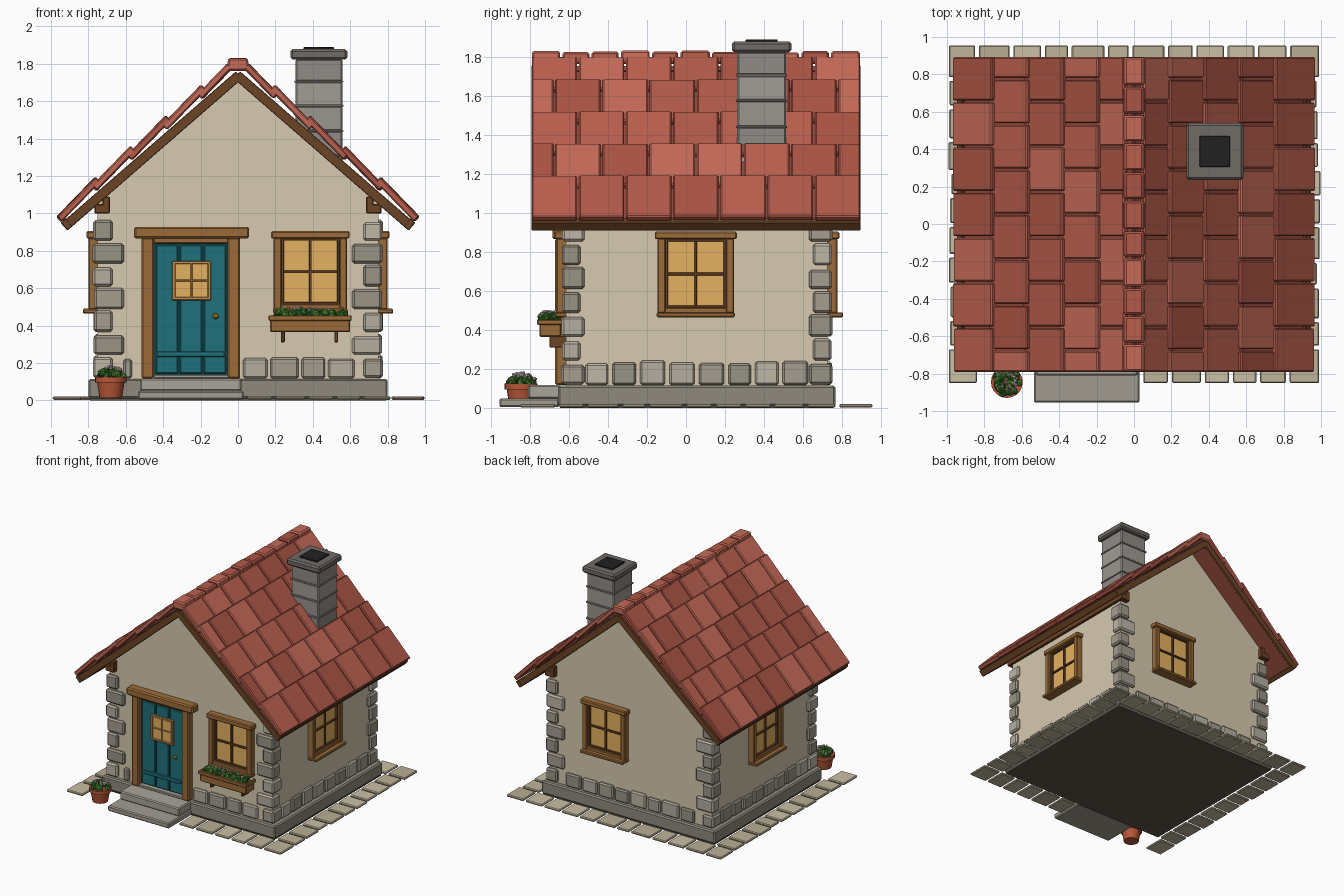
import bpy, bmesh, random
from math import radians, pi
from mathutils import Matrix, Vector

if "Cube" in bpy.data.objects:
    bpy.data.objects.remove(bpy.data.objects["Cube"])

random.seed(4)
I = Matrix.Identity(4)
MIRROR = Matrix.Diagonal((-1, 1, 1, 1))
CY = 0.055                      # centre of the house in y
WX, Y0, Y1 = 0.75, -0.615, 0.725  # wall faces

STONE = ["B3AC9E", "A39C8E", "BDB6A6", "989284"]
PATH = ["C9BEA4", "B8AD93", "BFB399"]
TILE = ["B9604F", "A95546", "C46A58", "B05A4A"]
CHIM = ["A09B94", "8F8A84", "98938C"]
LEAF = ["3F7A2E", "568F3A", "2F6426"]
WOOD, DWOOD, PLASTER, GLASS = "9A6B3B", "6B4529", "D6C8AE", "E3B060"
TEAL, DTEAL, CLAY, BASE = "24707A", "174B52", "B5573A", "8E887C"


def mat(hexa):
    m = bpy.data.materials.get(hexa)
    if not m:
        m = bpy.data.materials.new(hexa)
        rgb = [(int(hexa[i:i + 2], 16) / 255) ** 2.2 for i in (0, 2, 4)]
        m.diffuse_color = (*rgb, 1)
        m.use_nodes = True
        m.node_tree.nodes["Principled BSDF"].inputs["Base Color"].default_value = m.diffuse_color
    return m


def finish(name, bm, colors):
    bmesh.ops.recalc_face_normals(bm, faces=bm.faces[:])
    me = bpy.data.meshes.new(name)
    bm.to_mesh(me)
    bm.free()
    for c in colors:
        me.materials.append(mat(c))
    ob = bpy.data.objects.new(name, me)
    bpy.context.collection.objects.link(ob)
    return ob


def box(x0, x1, y0, y1, z0, z1, color, bev=0.006, M=I, taper=1):
    return (x0, x1, y0, y1, z0, z1, color, bev, M, taper)


def part(name, boxes):
    """One object out of many bevelled boxes."""
    out, colors = bmesh.new(), []
    for x0, x1, y0, y1, z0, z1, color, bev, M, taper in boxes:
        bm = bmesh.new()
        bmesh.ops.create_cube(bm, size=1)
        for v in bm.verts:
            if v.co.z > 0:
                v.co.x *= taper
            v.co = Vector(((x0 + x1) / 2 + v.co.x * (x1 - x0), (y0 + y1) / 2 + v.co.y * (y1 - y0),
                           (z0 + z1) / 2 + v.co.z * (z1 - z0)))
        if bev:
            bmesh.ops.bevel(bm, geom=bm.edges[:], offset=bev, segments=1, affect='EDGES')
        bm.transform(M)
        if color not in colors:
            colors.append(color)
        for f in bm.faces:
            f.material_index = colors.index(color)
        tmp = bpy.data.meshes.new("tmp")
        bm.to_mesh(tmp)
        bm.free()
        out.from_mesh(tmp)
        bpy.data.meshes.remove(tmp)
    return finish(name, out, colors)


def runs(a, b, n, gap, jit=0.0):
    """Split a..b into n uneven pieces with gaps."""
    p = [a + (b - a) * (i + (random.uniform(-jit, jit) if 0 < i < n else 0)) / n for i in range(n + 1)]
    return [(p[i] + gap / 2, p[i + 1] - gap / 2) for i in range(n)]


def blobs(name, pts, r, colors):
    bm = bmesh.new()
    for p in pts:
        k = random.randrange(len(colors))
        M = Matrix.Translation(p) @ Matrix.Rotation(random.random() * 3, 4, 'Z')
        g = bmesh.ops.create_icosphere(bm, subdivisions=1, radius=r * random.uniform(.75, 1.2), matrix=M)
        for f in {f for v in g['verts'] for f in v.link_faces}:
            f.material_index = k
    finish(name, bm, colors)


# Foundation, underside and steps
part("foundation", [box(-.8, .8, CY - .71, CY + .71, .01, .115, BASE, .01)])
part("underside", [box(-.79, .79, CY - .7, CY + .7, 0, .012, "5E564C", 0)])
part("steps", [box(-.535, .03, -.955, -.65, .005, .05, "A19B90", .008),
               box(-.525, .02, -.81, -.64, .05, .118, "A9A398", .008)])

# Paving ring
slabs = []
for a, b, n in [(-1, -.83, 1), (.04, 1, 6)]:
    slabs += [box(x0, x1, -.85, -.67, .003, .022, random.choice(PATH), M=I) for x0, x1 in runs(a, b, n, .02, .12)]
slabs += [box(x0, x1, .785, .955, .003, .022, random.choice(PATH)) for x0, x1 in runs(-1, 1, 12, .02, .12)]
for s in (-1, 1):
    for y0, y1 in runs(-.66, .775, 9, .02, .12):
        o = random.uniform(.975, 1)
        slabs.append(box(min(s * .82, s * o), max(s * .82, s * o), y0, y1, .003, .022, random.choice(PATH)))
part("paving_stones", slabs)

# Walls with gables
bm = bmesh.new()
f = bm.faces.new([bm.verts.new((x, Y0, z)) for x, z in
                  [(-WX, .11), (WX, .11), (WX, 1.055), (0, 1.705), (-WX, 1.055)]])
g = bmesh.ops.extrude_face_region(bm, geom=[f])
bmesh.ops.translate(bm, vec=(0, Y1 - Y0, 0), verts=[v for v in g['geom'] if isinstance(v, bmesh.types.BMVert)])
finish("walls", bm, [PLASTER])

# Plinth stones at the foot of the walls
pl = []
for a, b, n, y in [(-.6, .6, 8, Y1), (.02, .63, 4, Y0), (-.62, -.56, 1, Y0)]:
    pl += [box(x0, x1, y - .022, y + .022, .118, random.uniform(.22, .24), random.choice(STONE), .01)
           for x0, x1 in runs(a, b, n, .016, .08)]
for s in (-1, 1):
    pl += [box(s * WX - .022, s * WX + .022, y0, y1, .118, random.uniform(.22, .245), random.choice(STONE), .01)
           for y0, y1 in runs(Y0 + .09, Y1 - .09, 8, .022, .08)]
part("plinth_stones", pl)

# Corner quoins, alternately long and short
qs = []
for sx in (-1, 1):
    for sy in (-1, 1):
        M = Matrix.Translation((0, CY, 0)) @ Matrix.Diagonal((sx, sy, 1, 1))
        for i in range(7):
            lx, ly = (.165, .10) if i % 2 else (.105, .12)
            o = random.uniform(-.006, .004)
            z = .122 + i * .122
            qs.append(box(.775 - lx, .775 + o, .695 - ly, .695 + o, z, z + random.uniform(.095, .114),
                          random.choice(STONE), .012, M))
part("corner_quoins", qs)

# Roof: local x runs down the slope, local z is the slope normal
SLOPE = Matrix.Translation((0, 0, 1.745)) @ Matrix.Rotation(radians(41), 4, 'Y')
R0, R1 = -.795, .897
deck, trim, tiles, beams = [], [], [], []
for S in (SLOPE, MIRROR @ SLOPE):
    deck.append(box(-.01, 1.22, R0 + .02, R1 - .02, -.03, 0, "8F4A3C", 0, S))
    trim.append(box(1.2, 1.238, R0 + .003, R1 - .003, -.034, .022, DWOOD, .004, S))
    for y in (R0 + .004, R1 - .026):
        trim.append(box(0, 1.22, y, y + .022, -.034, .018, DWOOD, .003, S))
    w = (R1 - R0) / 7
    for row in range(5):
        end = 1.232 - row * .25
        L = .3 if row < 4 else end
        cuts = [R0 + w * k for k in range(8)] if row % 2 == 0 else \
            [R0] + [R0 + w * (k + .5) for k in range(7)] + [R1]
        for a, b in zip(cuts, cuts[1:]):
            lift = random.uniform(-.003, .003)
            T = S @ Matrix.Translation((end, 0, .024 + lift)) @ Matrix.Rotation(.085, 4, 'Y')
            tiles.append(box(-L, random.uniform(-.006, .002), a + .005, b - .005, 0, .036,
                             random.choice(TILE), .007, T))
for s in (I, MIRROR):
    beams.append(box(.685, .768, Y0 - .04, Y1 + .04, 1.0, 1.05, DWOOD, .005, s))
    beams.append(box(.685, .725, Y0 - .04, Y1 + .04, 1.04, 1.09, DWOOD, .005, s))
part("roof_deck", deck)
part("roof_trim", trim)
part("roof_tiles", tiles)
part("eave_beams", beams)
part("ridge_tiles", [box(-.065, .065, a, b, 1.762, 1.828 + random.uniform(-.006, .004),
                         random.choice(TILE), .01, I, .78) for a, b in runs(R0, R1, 11, .012, .06)])

# Chimney
C = Matrix.Translation((.4325, .3875, 0))
zs = [1.18, 1.31, 1.44, 1.575, 1.705, 1.825]
ch = [box(-.125, .125, -.125, .125, a, b, CHIM[i % 3], .008, C) for i, (a, b) in enumerate(zip(zs, zs[1:]))]
ch += [box(-.131, .131, -.131, .131, z - .006, z + .006, CHIM[1], .003, C) for z in zs[1:-1]]
part("chimney_stack", ch)
part("chimney_cap", [box(-.152, .152, -.152, .152, 1.822, 1.878, "6F6B66", .012, C)])
part("chimney_flue", [box(-.082, .082, -.082, .082, 1.86, 1.888, "262626", .003, C)])


# Windows: local -y points out of the wall
def window(name, x, y, ang, sill):
    M = Matrix.Translation((x, y, 0)) @ Matrix.Rotation(radians(ang), 4, 'Z')
    part(name + "_glass", [box(-.16, .16, -.012, .02, .5, .87, GLASS, 0, M)])
    b = [box(-.21, .21, -.06, .02, .865, .905, WOOD, .007, M),
         box(-.197, -.155, -.05, .02, .485, .87, WOOD, .006, M),
         box(.155, .197, -.05, .02, .485, .87, WOOD, .006, M),
         box(-.16, .16, -.045, .02, .485, .515, WOOD, .005, M),
         box(-.2, .2, -sill, .02, .465, .49, WOOD, .006, M)]
    b += [box(-.007, .007, -.026, 0, .51, .87, DWOOD, .002, M), box(-.157, .157, -.026, 0, .68, .694, DWOOD, .002, M)]
    b += [box(s - .007, s + .007, -.03, 0, .51, .87, DWOOD, .002, M) for s in (-.149, .149)]
    b += [box(-.157, .157, -.03, 0, z, z + .012, DWOOD, .002, M) for z in (.513, .854)]
    part(name + "_frame", b)


window("front_window", .387, Y0, 0, .055)
window("right_window", WX, .05, 90, .08)
window("left_window", -WX, .05, -90, .08)
window("back_window", .22, Y1, 180, .08)

# Door with frame, planks, small pane and knob
F = Matrix.Translation((0, Y0, 0))
part("door_frame", [box(-.515, -.45, -.055, .02, .118, .87, WOOD, .008, F),
                    box(-.055, .012, -.055, .02, .118, .87, WOOD, .008, F),
                    box(-.555, .06, -.07, .02, .865, .928, WOOD, .01, F),
                    box(-.45, -.05, -.03, .02, .84, .87, WOOD, .004, F),
                    box(-.45, -.05, -.05, .02, .118, .138, "A9A398", .004, F)])
part("door_planks", [box(-.452, -.05, -.012, .02, .125, .845, DTEAL, 0, F)] +
     [box(a, b, -.024, 0, .143, .83, TEAL, .005, F) for a, b in runs(-.443, -.06, 3, .01)] +
     [box(-.435, -.07, -.034, 0, .232, .262, TEAL, .004, F)])
part("door_pane", [box(-.34, -.155, -.03, 0, .55, .735, GLASS, 0, F)])
part("door_pane_frame", [box(a, b, -.038, 0, c, d, "C08A4C", .003, F) for a, b, c, d in
                         [(-.353, -.335, .535, .745), (-.162, -.144, .535, .745), (-.35, -.147, .535, .552),
                          (-.35, -.147, .728, .745), (-.253, -.244, .54, .74), (-.35, -.147, .636, .645)]])
blobs("door_knob", [(-.12, Y0 - .042, .45)], .017, ["C8973A"])

# Flower box under the front window
part("flower_box", [box(.172, .6, -.75, -.64, .365, .44, WOOD, .006),
                    box(.163, .608, -.762, -.738, .425, .455, WOOD, .005),
                    box(.163, .185, -.762, -.63, .425, .455, WOOD, .005),
                    box(.587, .608, -.762, -.63, .425, .455, WOOD, .005)] +
     [box(x - .01, x + .01, -.7, -.6, .31, .37, DWOOD, .004) for x in (.24, .525)])
ru = random.uniform
blobs("box_leaves", [(ru(.195, .58), ru(-.74, -.66), ru(.435, .475)) for _ in range(75)], .022, LEAF)
blobs("box_flowers", [(ru(.2, .575), ru(-.745, -.67), ru(.478, .495)) for _ in range(22)], .009, ["F2EEE6", "E8B8C0"])

# Flower pot beside the steps
bm = bmesh.new()
for r0, r1, z0, z1 in [(.06, .074, .012, .1), (.085, .085, .095, .125)]:
    bmesh.ops.create_cone(bm, cap_ends=True, segments=20, radius1=r0, radius2=r1, depth=z1 - z0,
                          matrix=Matrix.Translation((-.68, -.845, (z0 + z1) / 2)))
pot = finish("flower_pot", bm, [CLAY])
pot.data.shade_smooth()
pot.data.set_sharp_from_angle(angle=radians(35))


def dome(n, r, z, h):
    out = []
    for _ in range(n):
        d = Matrix.Rotation(ru(0, 2 * pi), 3, 'Z') @ Vector((r * ru(0, 1) ** .5, 0, 0))
        out.append((-.68 + d.x, -.845 + d.y, z + h * (1 - (d.length / r) ** 2)))
    return out


blobs("pot_leaves", dome(50, .07, .128, .035), .02, LEAF)
blobs("pot_flowers", dome(26, .075, .148, .033), .009, ["F2EEE6", "E8B8C0"])
